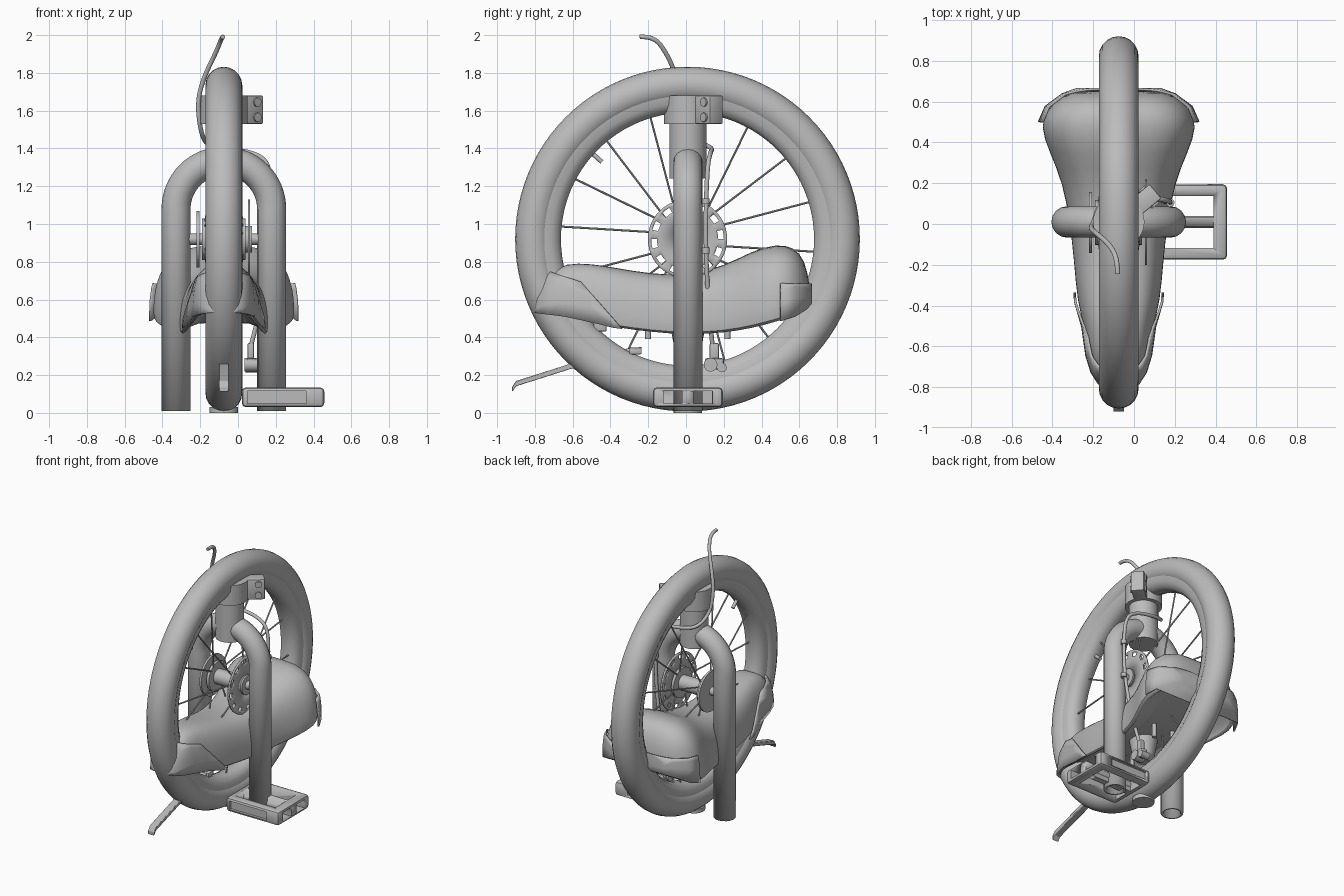
import bpy, bmesh, math
from math import sin, cos, pi, radians
from mathutils import Vector, Matrix

cube = bpy.data.objects.get("Cube")
if cube:
    bpy.data.objects.remove(cube, do_unlink=True)

grey = bpy.data.materials.new("plain_grey")
grey.use_nodes = True
GREY = (0.5, 0.5, 0.5, 1)
grey.diffuse_color = GREY
grey.node_tree.nodes["Principled BSDF"].inputs["Base Color"].default_value = GREY

CX, CY, HUB_Z = -0.075, 0.008, 0.92   # wheel centre


def activate(ob):
    bpy.ops.object.select_all(action='DESELECT')
    ob.select_set(True)
    bpy.context.view_layer.objects.active = ob


def finish(name, bm, smooth=35):
    bmesh.ops.recalc_face_normals(bm, faces=bm.faces[:])
    me = bpy.data.meshes.new(name)
    bm.to_mesh(me)
    bm.free()
    ob = bpy.data.objects.new(name, me)
    bpy.context.collection.objects.link(ob)
    me.materials.append(grey)
    activate(ob)
    if smooth:
        bpy.ops.object.shade_smooth_by_angle(angle=radians(smooth))
    return ob


def modify(ob, kind, **settings):
    mod = ob.modifiers.new(kind.title(), kind)
    for key, value in settings.items():
        setattr(mod, key, value)
    return mod


def rod(name, a, b, r, r2=None, sides=24):
    a, b = Vector(a), Vector(b)
    turn = (b - a).to_track_quat('Z', 'Y').to_matrix().to_4x4()
    bm = bmesh.new()
    bmesh.ops.create_cone(bm, cap_ends=True, segments=sides, radius1=r,
                          radius2=r if r2 is None else r2, depth=(b - a).length,
                          matrix=Matrix.Translation((a + b) / 2) @ turn)
    return finish(name, bm)


def box(name, lo, hi, bevel=0.0, turn=0):
    lo, hi = Vector(lo), Vector(hi)
    bm = bmesh.new()
    bmesh.ops.create_cube(bm, size=1, matrix=Matrix.Translation((lo + hi) / 2)
                          @ Matrix.Rotation(turn, 4, 'Z') @ Matrix.Diagonal((*(hi - lo), 1)))
    if bevel:
        bmesh.ops.bevel(bm, geom=bm.edges[:], offset=bevel, segments=2, affect='EDGES', profile=0.5)
    return finish(name, bm)


def loft(rings, closed=False):
    """Skin equal-sized loops of points; cap the ends unless closed."""
    bm = bmesh.new()
    rows = [[bm.verts.new(p) for p in ring] for ring in rings]
    n = len(rows[0])
    for i in range(len(rows) - (not closed)):
        a, b = rows[i], rows[(i + 1) % len(rows)]
        for j in range(n):
            bm.faces.new((a[j], a[(j + 1) % n], b[(j + 1) % n], b[j]))
    if not closed:
        bm.faces.new(rows[0])
        bm.faces.new(rows[-1][::-1])
    return bm


def wheel_ring(name, profile, steps=96):
    """Spin an (x offset, radius) loop about the axle."""
    rings = [[(CX + x, CY + r * cos(t), HUB_Z + r * sin(t)) for x, r in profile]
             for t in (2 * pi * i / steps for i in range(steps))]
    return finish(name, loft(rings, closed=True), 40)


def tube(name, points, r, kind='NURBS'):
    cu = bpy.data.curves.new(name, 'CURVE')
    cu.dimensions, cu.bevel_depth, cu.bevel_resolution = '3D', r, 6
    sp = cu.splines.new(kind)
    sp.points.add(len(points) - 1)
    for p, co in zip(sp.points, points):
        p.co = (*co, 1)
    if kind == 'NURBS':
        sp.use_endpoint_u, sp.order_u = True, 3
        cu.use_fill_caps = True
    ob = bpy.data.objects.new(name, cu)
    bpy.context.collection.objects.link(ob)
    cu.materials.append(grey)
    activate(ob)
    bpy.ops.object.convert(target='MESH')
    bpy.ops.object.shade_smooth_by_angle(angle=radians(40))
    return ob


# Wheel: tyre, rim, valve
wheel_ring("tyre", [(0.0975 * cos(t), 0.815 + 0.0975 * sin(t))
                    for t in (2 * pi * i / 20 for i in range(20))])
wheel_ring("rim", [(-0.08, 0.765), (-0.075, 0.72), (-0.055, 0.685), (-0.02, 0.67),
                   (0.02, 0.67), (0.055, 0.685), (0.075, 0.72), (0.08, 0.765)])


def on_wheel(x, r, t):
    return (CX + x, CY + r * cos(t), HUB_Z + r * sin(t))


rod("valve", on_wheel(0, 0.68, radians(138)), on_wheel(0, 0.61, radians(138)), 0.012)

# Hub: axle, barrel, flanges, cover, spokes
for name, x0, x1, r in (("axle", -0.25, 0.25, 0.03), ("hub_barrel", -0.11, 0.11, 0.055),
                        ("right_flange", -0.115, -0.095, 0.11), ("left_flange", 0.095, 0.115, 0.11),
                        ("right_cover", -0.145, -0.13, 0.15), ("left_boss", 0.11, 0.15, 0.07)):
    rod(name, on_wheel(x0, 0, 0), on_wheel(x1, 0, 0), r, sides=40)
SPOKES = 16
for i in range(SPOKES):
    side = 0.1 if i % 2 else -0.1
    t = 2 * pi * (i + 0.75) / SPOKES
    rod("spoke", on_wheel(side, 0.09, t + (0.25 if i % 4 < 2 else -0.25)),
        on_wheel(side * 0.15, 0.69, t), 0.0055, sides=8)

# Brake rotor with cut-outs
bm = bmesh.new()
radii, N = (0.07, 0.15, 0.162, 0.192, 0.21), 48
grid = [[bm.verts.new(on_wheel(0.133, r, 2 * pi * i / N)) for i in range(N)] for r in radii]
for k in range(len(radii) - 1):
    for i in range(N):
        if not (k == 2 and i % 4 < 2):
            j = (i + 1) % N
            bm.faces.new((grid[k][i], grid[k][j], grid[k + 1][j], grid[k + 1][i]))
modify(finish("brake_rotor", bm), 'SOLIDIFY', thickness=0.01, offset=0)

# Fork: hollow arch tube, neck, clamp
HALF, ARCH_Z = 0.253, 1.08
arch = [(CX + HALF * cos(pi * i / 32), 0.01, ARCH_Z + HALF * sin(pi * i / 32)) for i in range(33)]
fork = tube("fork", [(CX + HALF, 0.01, 0.01)] + arch + [(CX - HALF, 0.01, 0.01)], 0.077, 'POLY')
modify(fork, 'SOLIDIFY', thickness=0.018, offset=-1)
rod("neck", (CX, 0.01, 1.24), (CX, 0.01, 1.67), 0.098, sides=40)
rod("clamp_ring", (CX, 0.01, 1.53), (CX, 0.01, 1.68), 0.126, sides=40)
out = Vector((cos(radians(40)), sin(radians(40)), 0))
face = Vector((out.y, -out.x, 0))
ear = Vector((CX, 0.01, 1.605)) + out * 0.155
size = Vector((0.08, 0.045, 0.075))
box("clamp_ear", ear - size, ear + size, 0.006, radians(40))
for dz in (-0.04, 0.04):
    p = ear + out * 0.035 + Vector((0, 0, dz))
    rod("clamp_bolt", p - face * 0.055, p + face * 0.055, 0.024, sides=20)

# Brake hose
tube("brake_hose", [(-.08, -.245, 1.99), (-.082, -.17, 1.995), (-.12, -.1, 1.9), (-.18, -.05, 1.78),
                    (-.215, -.02, 1.65), (-.2, 0, 1.5), (-.17, .1, 1.42), (-.075, .14, 1.4),
                    (.08, .13, 1.38), (.17, .115, 1.32), (.18, .105, 1.1), (.17, .105, .85),
                    (.12, .12, .55), (.07, .14, .36)], 0.012)
for z in (1.12, 0.86):
    rod("hose_clip", (.178, .105, z - .015), (.178, .105, z + .015), 0.02)

# Saddle: lofted sections of (y, half width, bottom, top)
SECTIONS = [(-.79, .05, .53, .56), (-.775, .09, .527, .64), (-.72, .125, .52, .74), (-.64, .15, .51, .795),
            (-.5, .17, .48, .79), (-.38, .205, .45, .77), (-.18, .22, .425, .735), (0, .24, .41, .73),
            (.2, .275, .42, .775), (.35, .34, .445, .86), (.48, .39, .48, .895), (.57, .35, .51, .88),
            (.63, .27, .55, .81), (.655, .2, .58, .68)]


def saddle_ring(y, hw, zb, zt, grow=0.0, hollow=True):
    pts = []
    for i in range(21):
        t = pi * i / 20
        c = cos(t)
        pts.append((CX + (hw + grow) * math.copysign(abs(c) ** 0.6, c), y,
                    zb + (zt + grow - zb) * abs(sin(t)) ** 0.75))
    if hollow:
        depth = min(0.07, (zt - zb) * 0.4)
        for side, k, dz in ((-1, 0.86, 0), (-1, 0.82, depth), (1, 0.82, depth), (1, 0.86, 0)):
            pts.append((CX + side * hw * k, y, zb + dz))
    return pts


saddle = finish("saddle", loft([saddle_ring(*s) for s in SECTIONS]), 60)
modify(saddle, 'SUBSURF', levels=1, render_levels=1)


def bumper(name, cuts):
    bm = loft([saddle_ring(s[0] * 1.008, *s[1:], grow=0.008, hollow=False) for s in SECTIONS])
    bmesh.ops.delete(bm, geom=[f for f in bm.faces if abs(f.normal.z) > 2], context='FACES')
    for co, no in cuts:
        bmesh.ops.bisect_plane(bm, geom=bm.verts[:] + bm.edges[:] + bm.faces[:],
                               plane_co=co, plane_no=no, clear_outer=True)
    # drop the flat underside
    bm.normal_update()
    under = [f for f in bm.faces if abs(f.normal.z) > 0.9 and f.calc_center_median().z < 0.56]
    bmesh.ops.delete(bm, geom=under, context='FACES')
    modify(finish(name, bm, 60), 'SOLIDIFY', thickness=0.012, offset=0)


bumper("front_bumper", [((0, -.5, .63), (0, .75, .66)), ((0, -.64, .72), (0, .3, .95))])
bumper("rear_bumper", [((0, .5, 0), (0, -1, 0)), ((0, 0, .685), (0, 0, 1))])

# Seat mount under the saddle
rod("seat_post", (CX, 0.01, 0.36), (CX, 0.01, 0.5), 0.075, 0.1)
rod("seat_post_cap", (CX, 0.01, 0.32), (CX, 0.01, 0.36), 0.04, 0.075)
for y in (-0.2, 0.22):
    for dx in (-0.08, 0.08):
        rod("seat_bolt", (CX + dx, y, 0.39), (CX + dx, y, 0.5), 0.016, sides=12)
box("lever_bracket", (CX - 0.04, -0.49, 0.43), (CX + 0.04, -0.42, 0.5), 0.008)

# Brake lever
path = [(-.235, .335), (-.36, .32), (-.48, .26), (-.6, .25), (-.9, .155), (-.92, .125)]
rings = [[(CX + sx * 0.026, y, z + sz * 0.014) for sx, sz in ((-1, -1), (1, -1), (1, 1), (-1, 1))]
         for y, z in path]
lever = finish("brake_lever", loft(rings), 30)
modify(lever, 'BEVEL', width=0.004, segments=2)
box("lever_pivot", (CX - .04, -.3, .31), (CX + .04, -.235, .345), 0.006)

# Brake caliper
box("caliper_body", (.045, .1, .23), (.1, .2, .29), 0.012)
box("caliper_arm", (.05, .125, .27), (.085, .175, .37), 0.01)
rod("caliper_piston", (.035, .13, .255), (.108, .13, .255), 0.036)
rod("caliper_bolt", (.04, .19, .24), (.105, .19, .24), 0.025)

# Pedal: bevelled block with windows cut through
pedal = box("pedal", (.02, -.175, .03), (.457, .195, .135), 0.022)
windows = [((x0, y0, 0), (x1, y1, .2)) for x0, x1 in ((.06, .39),)
           for y0, y1 in ((-.118, -.012), (.032, .138))]
windows += [((.36, y0, .05), (.5, y1, .115)) for y0, y1 in ((-.12, -.02), (.04, .14))]
windows += [((.05, y0, .05), (.36, y1, .115)) for y0, y1 in ((-.3, -.155), (.175, .3))]
for lo, hi in windows:
    cutter = box("pedal_cutter", lo, hi)
    cutter.hide_render = True
    cut = modify(pedal, 'BOOLEAN', operation='DIFFERENCE', object=cutter, solver='EXACT')
    activate(pedal)
    bpy.ops.object.modifier_apply(modifier=cut.name)
    bpy.data.objects.remove(cutter, do_unlink=True)
rod("pedal_axle", (.02, .01, .083), (.44, .01, .083), 0.03)
rod("foot_disc", (CX, 0.01, 0), (CX, 0.01, 0.03), 0.075, sides=32)
